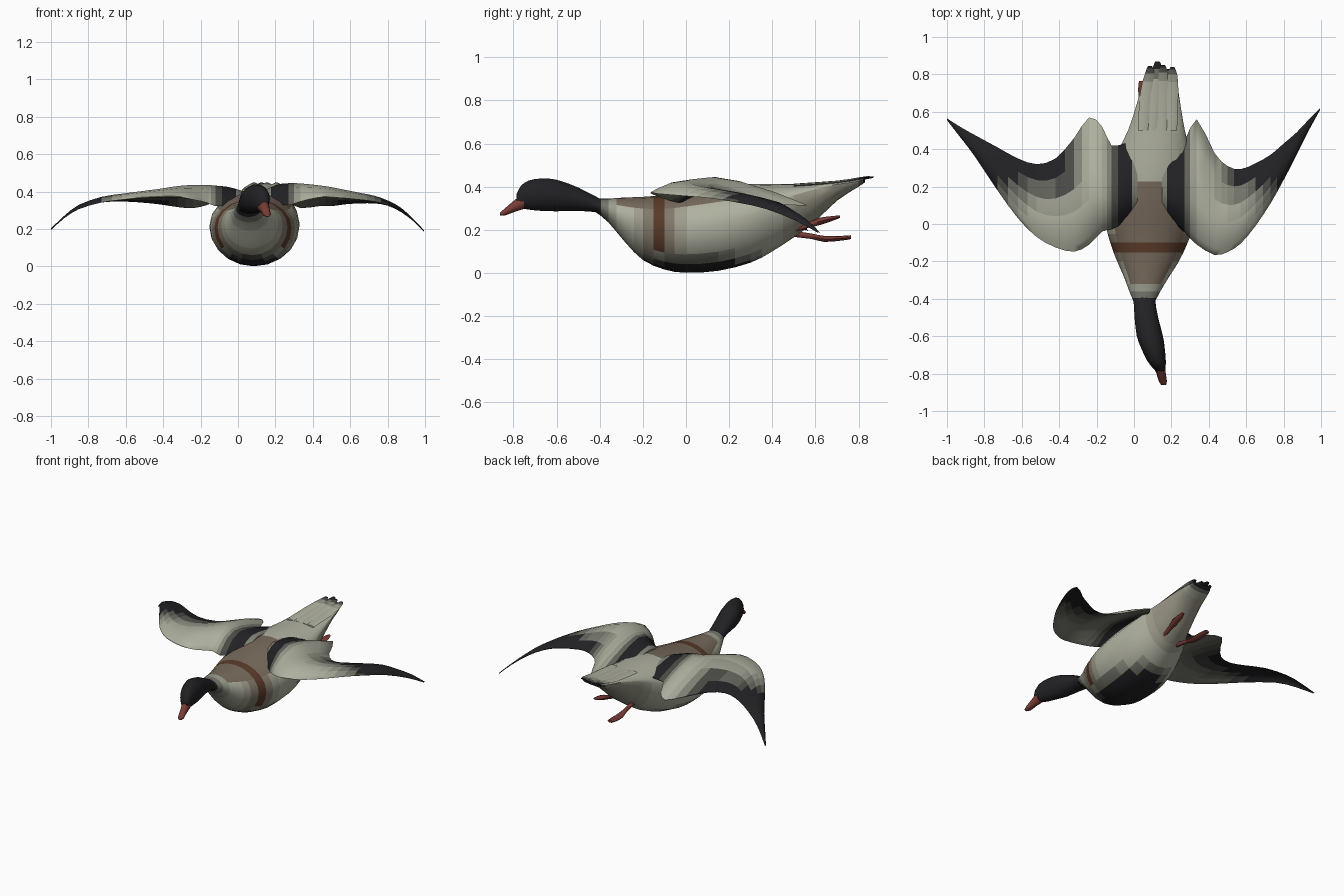
import bpy, bmesh, math
from mathutils import Vector

COLORS = {
    "pale": (0.43, 0.44, 0.35), "dark": (0.016, 0.015, 0.018),
    "brown": (0.10, 0.042, 0.022), "red": (0.19, 0.045, 0.035),
}


def clamp(v):
    return max(0.0, min(1.0, v))


def material(a, b, k):
    """Material blended from colour a to colour b in eighth steps."""
    step = round(clamp(k) * 8)
    name = f"{a}_{b}_{step}"
    mat = bpy.data.materials.get(name)
    if not mat:
        mat = bpy.data.materials.new(name)
        t = step / 8
        mix = [u * (1 - t) + v * t for u, v in zip(COLORS[a], COLORS[b])]
        mat.diffuse_color = (*mix, 1)
    return mat


def refine(rows, n):
    """Smoothly add n steps between the rows of a station table."""
    out = []
    for i in range(len(rows) - 1):
        p0, p1, p2 = rows[max(i - 1, 0)], rows[i], rows[i + 1]
        p3 = rows[min(i + 2, len(rows) - 1)]
        for s in range(n):
            t = s / n
            out.append([0.5 * (2 * b + (c - a) * t + (2 * a - 5 * b + 4 * c - d) * t * t
                               + (3 * b - a - 3 * c + d) * t ** 3)
                        for a, b, c, d in zip(p0, p1, p2, p3)])
    return out + [list(rows[-1])]


def loft(name, rings, paint):
    """Skin closed rings, cap the ends, colour each face."""
    bm = bmesh.new()
    loops = [[bm.verts.new(p) for p in ring] for ring in rings]
    n = len(loops[0])
    for a, b in zip(loops, loops[1:]):
        for i in range(n):
            j = (i + 1) % n
            bm.faces.new((a[i], a[j], b[j], b[i]))
    bm.faces.new(loops[0])
    bm.faces.new(loops[-1])
    bmesh.ops.recalc_face_normals(bm, faces=bm.faces)
    me = bpy.data.meshes.new(name)
    bm.to_mesh(me)
    bm.free()
    ob = bpy.data.objects.new(name, me)
    bpy.context.collection.objects.link(ob)
    slots = {}
    for f in me.polygons:
        mat = material(*paint(f.center, f.normal))
        if mat.name not in slots:
            slots[mat.name] = len(slots)
            me.materials.append(mat)
        f.material_index = slots[mat.name]
    bpy.ops.object.select_all(action='DESELECT')
    ob.select_set(True)
    bpy.context.view_layer.objects.active = ob
    bpy.ops.object.shade_smooth_by_angle(angle=math.radians(55))
    return ob


def tube(name, rows, paint, sides=16, steps=2):
    """Rows: y, centre x, half width, bottom z, top z, height fraction of widest point."""
    rings = []
    for y, cx, hw, zb, zt, f in refine(rows, steps):
        zw = zb + (zt - zb) * f
        ring = []
        for i in range(sides):
            a = 2 * math.pi * i / sides
            s = math.sin(a)
            ring.append((cx + hw * math.cos(a), y, zw + s * ((zt - zw) if s > 0 else (zw - zb))))
        rings.append(ring)
    return loft(name, rings, paint)


def wing(name, rows, thick=0.035):
    """Rows: x, leading y, trailing y, leading z, crest z, trailing z."""
    ts = (0, 0.06, 0.18, 0.35, 0.55, 0.78, 1)
    rings = []
    for x, yl, yt, zl, zc, zt in refine(rows, 2):
        top, low = [], []
        for t in ts:
            if t < 0.35:
                z = zc + (zl - zc) * (1 - t / 0.35) ** 2
            else:
                z = zc + (zt - zc) * ((t - 0.35) / 0.65) ** 1.5
            h = (thick * (yt - yl) / 0.45) * 2 * math.sqrt(t) * (1 - t) + 0.003
            y = yl + (yt - yl) * t
            top.append((x, y, z))
            low.append((x, y, z - h))
        rings.append(top + low[::-1])
    return loft(name, rings, wing_paint)


# Colour patterns
def wing_paint(p, n):
    d = abs(p.x - 0.085)
    k = clamp((p.y - 0.04) / 0.2) * clamp((d - 0.33) / 0.12)
    k = max(k, clamp((d - 0.72) / 0.15), clamp((0.25 - d) / 0.07) * clamp((d - 0.05) / 0.06))
    if n.z < 0:
        k = 0.55 + 0.45 * k
    return "pale", "dark", k


def body_paint(p, n):
    y, z = p.y, p.z
    if y < -0.33:
        return "dark", "pale", (y + 0.41) / 0.1
    if y > 0.76:
        return "pale", "dark", (y - 0.76) / 0.07
    if z < 0.09 and n.z < -0.5 and y > -0.2:
        return "pale", "dark", (0.11 - z) / 0.07
    if y > 0.42 and n.z < 0:
        return "pale", "brown", 0.4 * clamp((y - 0.42) / 0.1)
    band = 1 - abs(y + 0.12) / 0.13
    if n.z > 0.6 and y < 0.2:
        band = max(band, 0.75)
    return "pale", "brown", band


def plain(color):
    return lambda p, n: (color, color, 0)


# Body with tapered tail
tube("body", [
    (-0.42, 0.055, 0.055, 0.283, 0.345, .5), (-0.36, 0.058, 0.083, 0.235, 0.345, .5),
    (-0.28, 0.067, 0.122, 0.140, 0.350, .52), (-0.20, 0.075, 0.165, 0.060, 0.353, .55),
    (-0.10, 0.080, 0.207, 0.016, 0.362, .55), (0.00, 0.085, 0.235, 0.001, 0.378, .55),
    (0.15, 0.090, 0.240, 0.010, 0.402, .55), (0.30, 0.100, 0.218, 0.048, 0.412, .6),
    (0.40, 0.108, 0.188, 0.100, 0.413, .68), (0.50, 0.120, 0.152, 0.165, 0.413, .78),
    (0.60, 0.128, 0.126, 0.240, 0.416, .84), (0.70, 0.135, 0.104, 0.335, 0.425, .85),
    (0.80, 0.140, 0.082, 0.400, 0.436, .7), (0.83, 0.140, 0.066, 0.420, 0.441, .6),
], body_paint, sides=20)

# Tail feathers
for i, (x0, x1, tip) in enumerate([(0.05, 0.085, 0.845), (0.10, 0.125, 0.87),
                                   (0.15, 0.155, 0.85), (0.20, 0.205, 0.84)]):
    tube(f"tail_feather_{i + 1}", [
        (0.50, x0, 0.03, 0.400, 0.414, .5), (0.70, (x0 + x1) / 2, 0.035, 0.415, 0.428, .5),
        (tip - 0.04, x1, 0.026, 0.433, 0.443, .5), (tip, x1, 0.010, 0.442, 0.449, .5),
    ], body_paint, sides=8)

# Head, neck and beak
tube("head_and_neck", [
    (-0.785, 0.138, 0.022, 0.310, 0.368, .5), (-0.765, 0.132, 0.036, 0.300, 0.405, .5),
    (-0.73, 0.120, 0.050, 0.292, 0.430, .5), (-0.67, 0.103, 0.062, 0.286, 0.440, .5),
    (-0.60, 0.085, 0.070, 0.284, 0.434, .5), (-0.50, 0.066, 0.063, 0.286, 0.398, .5),
    (-0.40, 0.055, 0.058, 0.278, 0.346, .5), (-0.36, 0.057, 0.070, 0.250, 0.344, .5),
], plain("dark"), sides=14)
tube("beak", [
    (-0.75, 0.132, 0.034, 0.296, 0.375, .4), (-0.80, 0.145, 0.025, 0.280, 0.335, .4),
    (-0.84, 0.154, 0.022, 0.266, 0.300, .4), (-0.862, 0.159, 0.012, 0.266, 0.281, .5),
], plain("red"), sides=10)

# Wings
wing("left_wing", [
    (0.02, 0.06, 0.41, 0.34, 0.405, 0.38), (-0.05, 0.01, 0.43, 0.33, 0.425, 0.365),
    (-0.12, -0.03, 0.42, 0.325, 0.432, 0.35), (-0.17, -0.04, 0.52, 0.345, 0.436, 0.33),
    (-0.24, -0.11, 0.57, 0.36, 0.436, 0.315), (-0.32, -0.148, 0.46, 0.375, 0.43, 0.32),
    (-0.42, -0.125, 0.35, 0.375, 0.415, 0.335), (-0.52, -0.07, 0.32, 0.37, 0.402, 0.345),
    (-0.62, 0.03, 0.35, 0.36, 0.389, 0.35), (-0.73, 0.18, 0.41, 0.345, 0.372, 0.345),
    (-0.85, 0.36, 0.475, 0.31, 0.33, 0.31), (-0.93, 0.465, 0.52, 0.26, 0.27, 0.26),
    (-1.0, 0.555, 0.565, 0.2, 0.203, 0.198),
])
wing("right_wing", [
    (0.15, 0.06, 0.39, 0.34, 0.41, 0.38), (0.21, 0.01, 0.40, 0.335, 0.438, 0.37),
    (0.27, -0.045, 0.44, 0.33, 0.445, 0.345), (0.335, -0.11, 0.56, 0.35, 0.444, 0.315),
    (0.43, -0.165, 0.38, 0.372, 0.434, 0.325), (0.50, -0.15, 0.31, 0.372, 0.424, 0.325),
    (0.57, -0.105, 0.293, 0.368, 0.41, 0.335), (0.65, -0.01, 0.325, 0.36, 0.394, 0.34),
    (0.73, 0.11, 0.37, 0.35, 0.378, 0.34), (0.80, 0.235, 0.43, 0.33, 0.353, 0.328),
    (0.87, 0.37, 0.49, 0.30, 0.315, 0.295), (0.94, 0.51, 0.565, 0.245, 0.252, 0.243),
    (0.995, 0.61, 0.62, 0.19, 0.193, 0.188),
])

# Trailing feet
tube("left_foot", [
    (0.47, 0.065, 0.014, 0.170, 0.200, .5), (0.58, 0.055, 0.014, 0.158, 0.183, .5),
    (0.64, 0.052, 0.024, 0.144, 0.172, .5), (0.72, 0.048, 0.026, 0.150, 0.172, .5),
    (0.765, 0.045, 0.018, 0.157, 0.175, .5),
], plain("red"), sides=8)
tube("right_foot", [
    (0.48, 0.175, 0.014, 0.180, 0.210, .5), (0.57, 0.185, 0.014, 0.210, 0.235, .5),
    (0.62, 0.190, 0.024, 0.222, 0.256, .5), (0.68, 0.195, 0.022, 0.242, 0.264, .5),
    (0.715, 0.198, 0.010, 0.256, 0.267, .5),
], plain("red"), sides=8)
